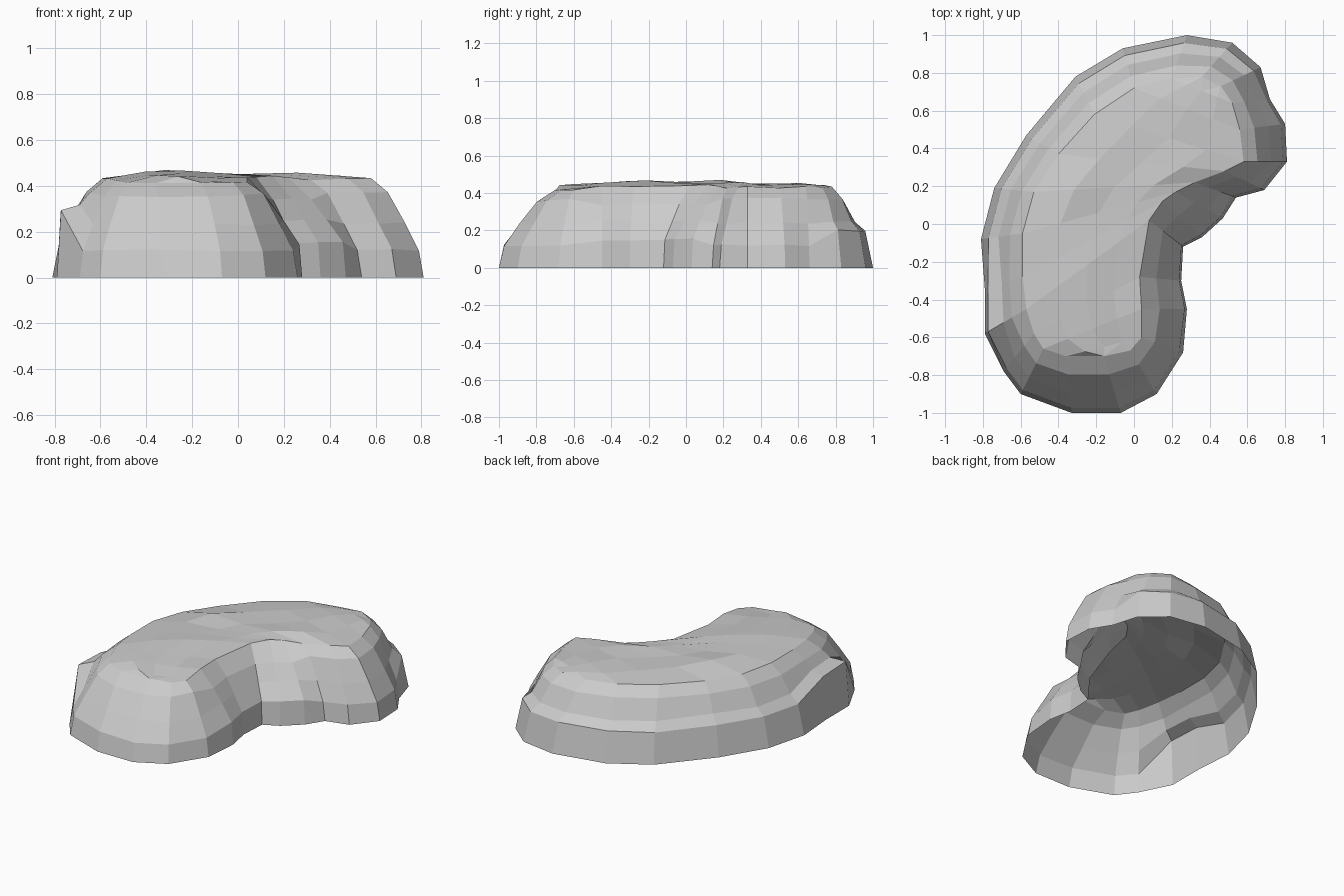
import bpy
import bmesh
import random
from mathutils import Vector

random.seed(4)

default_cube = bpy.data.objects.get("Cube")
if default_cube:
    bpy.data.objects.remove(default_cube, do_unlink=True)


def make_material(name, colour):
    material = bpy.data.materials.new(name)
    material.use_nodes = True
    material.diffuse_color = colour
    material.node_tree.nodes["Principled BSDF"].inputs["Base Color"].default_value = colour
    return material


# Kidney outline at the ground, clockwise from the back tip
GROUND = [(.28, 1), (.52, .96), (.67, .83), (.72, .66), (.8, .53), (.81, .33),
          (.69, .18), (.54, .14), (.47, .03), (.36, -.07), (.26, -.12),
          (.25, -.3), (.28, -.45), (.26, -.68), (.12, -.9), (-.07, -1),
          (-.33, -1), (-.6, -.9), (-.69, -.78), (-.79, -.58), (-.79, -.34),
          (-.81, -.08), (-.74, .19), (-.57, .47), (-.31, .78), (-.06, .93)]

# Matching outline around the edge of the plateau
CREST = [(.2, .77), (.36, .78), (.46, .73), (.52, .64), (.56, .5), (.58, .33),
         (.48, .28), (.32, .22), (.22, .17), (.15, .12), (.08, .02),
         (.03, -.28), (.04, -.45), (.04, -.6), (-.02, -.67), (-.16, -.7),
         (-.36, -.7), (-.48, -.66), (-.53, -.58), (-.57, -.45), (-.59, -.28),
         (-.59, -.05), (-.53, .17), (-.4, .37), (-.21, .58), (0, .72)]

COUNT = len(GROUND)

# Wall profiles: fraction of the way inward, and height
SLOPE = [(0, 0), (.09, .12), (.36, .24), (.68, .37), (1, .43)]
HOLLOW = [(0, 0), (.05, .15), (.34, .25), (.6, .34), (1, .44)]
SHELF = [(0, 0), (.18, .2), (.42, .25), (.7, .365), (1, .43)]
HIGH_LEDGE = [(0, 0), (.08, .29), (.45, .315), (.65, .37), (1, .43)]


def wall_profile(index):
    if index in (19, 20):
        return HIGH_LEDGE
    if index > 20 or index < 3:
        return SHELF
    if 8 <= index <= 12:
        return HOLLOW
    return SLOPE


def front_drop(y):
    """The plateau slopes gently down towards the front tip."""
    return .1 * max(0, -.4 - y)


def wall_column(bm, index):
    outer, inner = Vector(GROUND[index]), Vector(CREST[index])
    column = []
    for inward, height in wall_profile(index):
        x, y = outer.lerp(inner, inward)
        if height:
            height += random.uniform(-.006, .006) - inward * front_drop(y) / 2
        column.append(bm.verts.new((x, y, height)))
    return column


def strip(bm, first, second):
    for k in range(len(first) - 1):
        bm.faces.new((first[k], first[k + 1], second[k + 1], second[k]))


def crossing(bm, start, end):
    """Row of points over the plateau from one crest point to another."""
    row = [start]
    for part in (.25, .5, .75):
        point = start.co.lerp(end.co, part)
        point.z = .45 + random.uniform(-.008, .008) - front_drop(point.y)
        if point.x < -.2 and point.y < .2:
            point.z += .012
        row.append(bm.verts.new(point))
    return row + [end]


bm = bmesh.new()

# Sloping walls, left open underneath
columns = [wall_column(bm, i) for i in range(COUNT)]
for i in range(COUNT):
    strip(bm, columns[i], columns[(i + 1) % COUNT])

# Plateau, bridged between the hollow side and the bulging side
crest = [column[-1] for column in columns]
rows = [crossing(bm, crest[i], crest[(3 - i) % COUNT]) for i in range(3, 14)]
for first, second in zip(rows, rows[1:]):
    strip(bm, first, second)

# Plateau ends
ends = [bm.faces.new(rows[0] + [crest[1], crest[2]]),
        bm.faces.new(rows[-1] + [crest[15], crest[14]])]
bmesh.ops.triangulate(bm, faces=ends)

bmesh.ops.recalc_face_normals(bm, faces=bm.faces)
if sum(face.normal.z * face.calc_area() for face in bm.faces) < 0:
    bmesh.ops.reverse_faces(bm, faces=bm.faces)

mesh = bpy.data.meshes.new("curved_rock")
bm.to_mesh(mesh)
bm.free()
mesh.materials.append(make_material("stone_grey", (.6, .6, .6, 1)))
rock = bpy.data.objects.new("curved_rock", mesh)
bpy.context.collection.objects.link(rock)
